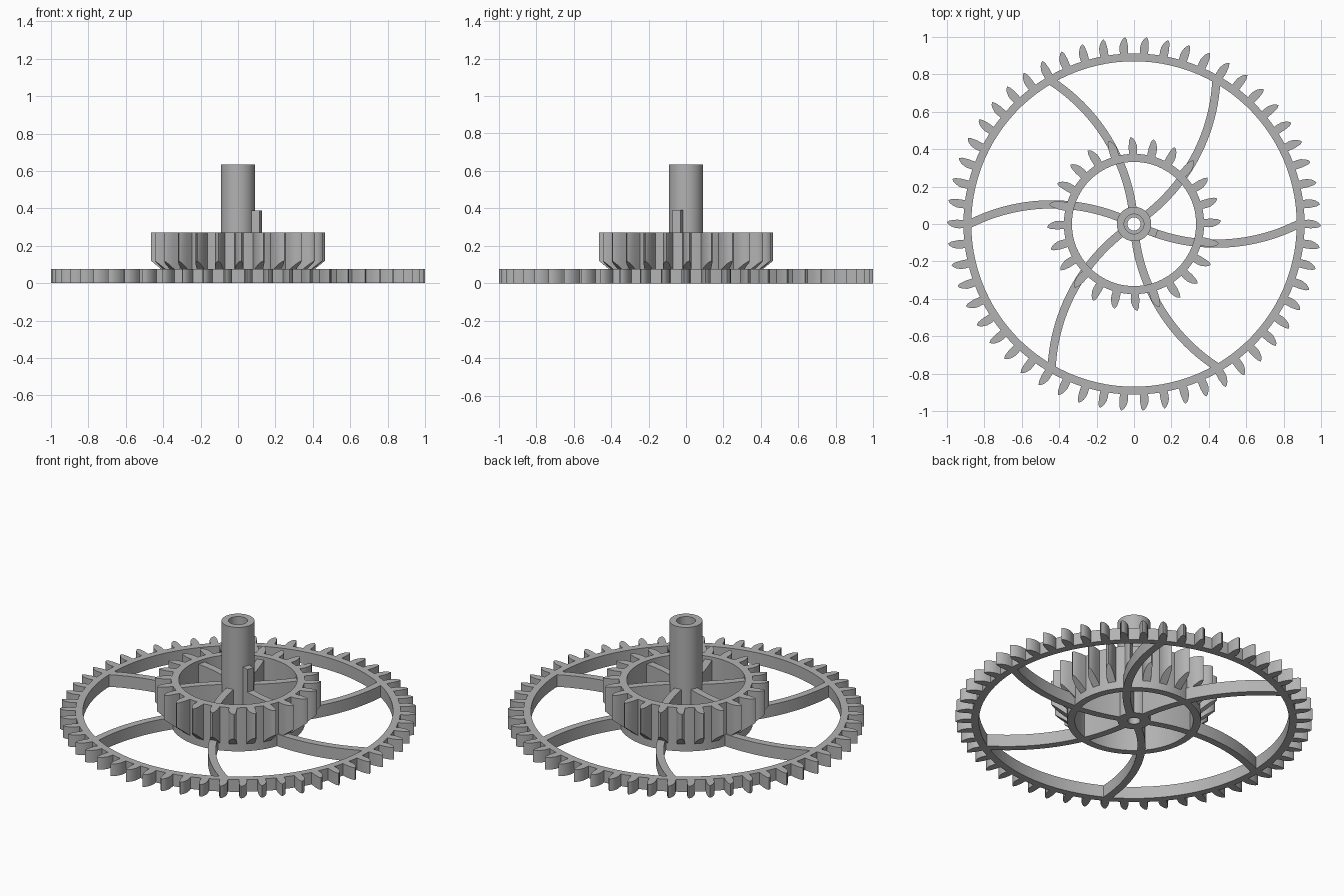
import bpy, bmesh
from math import sin, cos, asin, radians, pi, tau

old = bpy.data.objects.get("Cube")
if old:
    bpy.data.objects.remove(old, do_unlink=True)

grey = bpy.data.materials.new("plain_grey")
grey.use_nodes = True
GREY = (0.45, 0.45, 0.45, 1)
grey.diffuse_color = GREY
bsdf = next(n for n in grey.node_tree.nodes if n.type == "BSDF_PRINCIPLED")
bsdf.inputs["Base Color"].default_value = GREY


def finish(name, bm):
    bmesh.ops.recalc_face_normals(bm, faces=bm.faces)
    mesh = bpy.data.meshes.new(name)
    bm.to_mesh(mesh)
    bm.free()
    mesh.materials.append(grey)
    obj = bpy.data.objects.new(name, mesh)
    bpy.context.collection.objects.link(obj)
    bpy.ops.object.select_all(action="DESELECT")
    obj.select_set(True)
    bpy.context.view_layer.objects.active = obj
    bpy.ops.object.shade_smooth_by_angle(angle=radians(30))
    return obj


def lathe(name, profile, segments):
    """Closed (radius, z) profile turned around the z axis."""
    bm = bmesh.new()
    rings = [[bm.verts.new((r * cos(tau * i / segments), r * sin(tau * i / segments), z))
              for r, z in profile] for i in range(segments)]
    n = len(profile)
    for i in range(segments):
        a, b = rings[i], rings[(i + 1) % segments]
        for j in range(n):
            k = (j + 1) % n
            bm.faces.new((a[j], b[j], b[k], a[k]))
    return finish(name, bm)


def prism(bm, outline, bottom, top):
    """Upright prism; bottom gives z for each outline point."""
    low = [bm.verts.new((x, y, z)) for (x, y), z in zip(outline, bottom)]
    high = [bm.verts.new((x, y, top)) for x, y in outline]
    bm.faces.new(low[::-1])
    bm.faces.new(high)
    n = len(low)
    for i in range(n):
        j = (i + 1) % n
        bm.faces.new((low[i], low[j], high[j], high[i]))


def teeth(name, count, shape, phase, top, bottom_at):
    """Repeat a (radius, sideways) tooth shape around the axis."""
    bm = bmesh.new()
    for i in range(count):
        a = tau * i / count + phase
        outline = [(r * cos(a) - t * sin(a), r * sin(a) + t * cos(a)) for r, t in shape]
        prism(bm, outline, [bottom_at(r) for r, t in shape], top)
    return finish(name, bm)


# Spokes follow a circular arc from the axis out to the rim
ARC_DIAMETER = 1.95
START = -asin(0.88 / ARC_DIAMETER)


def spokes(name, r0, r1, top, angles, half=0.022, steps=14):
    bm = bmesh.new()
    for base in angles:
        left, right = [], []
        for i in range(steps + 1):
            r = r0 + (r1 - r0) * i / steps
            turn = asin(r / ARC_DIAMETER)
            a, d = base + START + turn, base + START + 2 * turn
            x, y = r * cos(a), r * sin(a)
            left.append((x - half * sin(d), y + half * cos(d)))
            right.append((x + half * sin(d), y - half * cos(d)))
        outline = right + left[::-1]
        prism(bm, outline, [0] * len(outline), top)
    return finish(name, bm)


RIM_H, PINION_H = 0.075, 0.27
six = [i * pi / 3 for i in range(6)]

# Large wheel
lathe("large_rim", [(0.87, 0), (0.912, 0), (0.912, RIM_H), (0.87, RIM_H)], 108)
big_tooth = [(0.905, -0.022), (0.95, -0.023), (0.985, -0.019), (1.0, -0.011),
             (0.993, 0.001), (0.978, 0.012), (0.955, 0.021), (0.935, 0.023), (0.905, 0.022)]
teeth("large_teeth", 54, big_tooth, 0.0, RIM_H, lambda r: 0)
spokes("outer_spokes", 0.365, 0.885, RIM_H, six)

# Small wheel, its teeth sloping up at the lower end
lathe("small_rim", [(0.332, 0), (0.375, 0), (0.375, PINION_H), (0.332, PINION_H)], 96)
small_tooth = [(r - 0.535, -t) for r, t in big_tooth][::-1]
teeth("small_teeth", 24, small_tooth, radians(0.8), PINION_H,
      lambda r: 0.046 + 0.82 * (r - 0.375))
spokes("inner_spokes", 0.08, 0.34, 0.25, six)

# Hollow shaft with a stepped bore, and the key beside it
lathe("shaft", [(0.035, 0), (0.092, 0), (0.092, 0.635), (0.053, 0.635),
                (0.053, 0.1), (0.035, 0.1)], 64)
spokes("key", 0.08, 0.132, 0.39, [0], steps=2)
